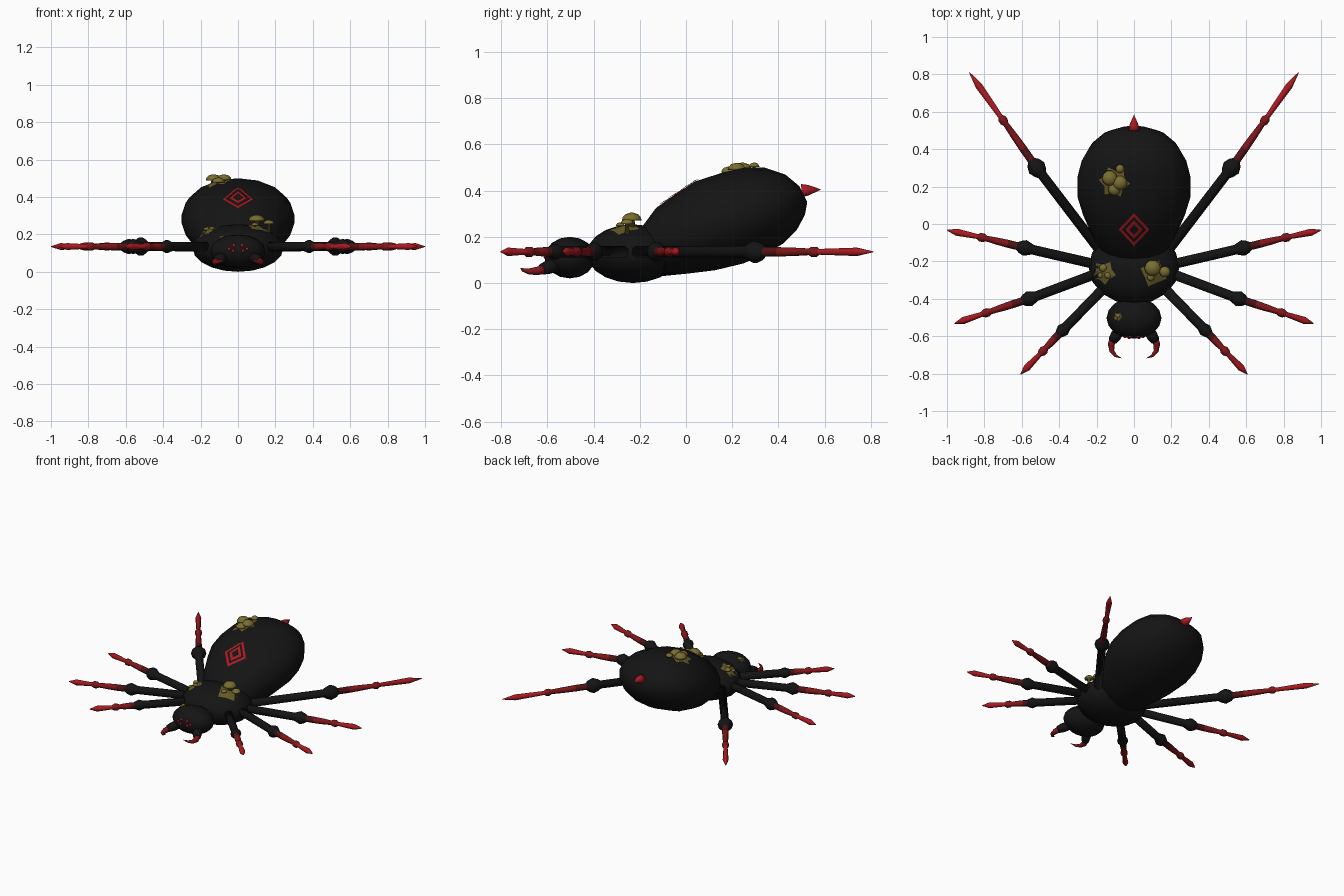
import bpy, bmesh, math
from mathutils import Vector
from mathutils.bvhtree import BVHTree

if "Cube" in bpy.data.objects:
    bpy.data.objects.remove(bpy.data.objects["Cube"])

def material(name, rgb):
    m = bpy.data.materials.new(name)
    m.diffuse_color = (*rgb, 1)
    m.use_nodes = True
    m.node_tree.nodes["Principled BSDF"].inputs["Base Color"].default_value = m.diffuse_color
    return m

BLACK = material("black shell", (0.007, 0.007, 0.007))
DEEP = material("deep red", (0.08, 0.006, 0.007))
MID = material("dark red", (0.22, 0.008, 0.010))
RED = material("red", (0.40, 0.010, 0.014))
OLIVE = material("olive cap", (0.19, 0.155, 0.03))
MOSS = material("dark olive moss", (0.13, 0.105, 0.022))

def finish(name, bm, mats, smooth=True):
    bmesh.ops.recalc_face_normals(bm, faces=bm.faces)
    me = bpy.data.meshes.new(name)
    for f in bm.faces:
        f.smooth = smooth
    bm.to_mesh(me)
    bm.free()
    for m in mats:
        me.materials.append(m)
    ob = bpy.data.objects.new(name, me)
    bpy.context.collection.objects.link(ob)
    return ob

def loft(name, rings, mats, seg_mats=None, smooth=True):
    """Skin a list of point rings and close both ends."""
    bm = bmesh.new()
    rows = [[bm.verts.new(p) for p in r] for r in rings]
    n = len(rows[0])
    for i, (a, b) in enumerate(zip(rows, rows[1:])):
        for j in range(n):
            f = bm.faces.new((a[j], a[(j + 1) % n], b[(j + 1) % n], b[j]))
            f.material_index = seg_mats[i] if seg_mats else 0
    bm.faces.new(rows[0])
    f = bm.faces.new(rows[-1])
    f.material_index = seg_mats[-1] if seg_mats else 0
    return finish(name, bm, mats, smooth)

def tube(name, path, mats, seg_mats=None, n=10):
    """Round tube through (point, radius) pairs."""
    pts = [Vector(p) for p, r in path]
    rings = []
    for i, (p, r) in enumerate(path):
        d = (pts[min(i + 1, len(pts) - 1)] - pts[max(i - 1, 0)]).normalized()
        u = d.orthogonal().normalized() if abs(d.z) > 0.9 else d.cross(Vector((0, 0, 1))).normalized()
        v = u.cross(d)
        rings.append([pts[i] + r * (math.cos(a) * u + math.sin(a) * v)
                      for a in (2 * math.pi * k / n for k in range(n))])
    return loft(name, rings, mats, seg_mats)

def ball(name, c, r, mat, seg=16, rows=10):
    bm = bmesh.new()
    bmesh.ops.create_uvsphere(bm, u_segments=seg, v_segments=rows, radius=1)
    for v in bm.verts:
        v.co = Vector(c) + Vector((v.co.x * r[0], v.co.y * r[1], v.co.z * r[2]))
    return finish(name, bm, [mat])

# Abdomen: tilted rings given by top (y, z), bottom (y, z) and half width
sections = [((-.25, .17), (-.22, .08), .08), ((-.20, .23), (-.10, .03), .17),
            ((-.13, .325), (0, .04), .222), ((-.03, .395), (.125, .055), .272),
            ((.04, .44), (.25, .085), .302), ((.155, .477), (.34, .125), .303),
            ((.255, .5), (.42, .17), .28), ((.34, .5), (.48, .23), .238),
            ((.43, .47), (.515, .295), .17), ((.49, .42), (.525, .35), .08)]
rings = []
for t, b, w in sections:
    top, bot = Vector((0, *t)), Vector((0, *b))
    rings.append([(top + bot) / 2 + (top - bot) / 2 * math.sin(a) + Vector((w * math.cos(a), 0, 0))
                  for a in (2 * math.pi * k / 16 for k in range(16))])
abdomen = loft("abdomen", rings, [BLACK])

# Thorax and head
thorax = ball("thorax", (0, -.23, .127), (.243, .2, .127), BLACK)
head = ball("head", (0, -.503, .11), (.147, .11, .09), BLACK, 16, 8)

def surface(ob):
    tree = BVHTree.FromPolygons([v.co for v in ob.data.vertices],
                                [p.vertices for p in ob.data.polygons])
    return lambda x, y, off=0: tree.ray_cast(Vector((x, y, 2)), Vector((0, 0, -1)))[0] + Vector((0, 0, off))

on_abdomen, on_thorax, on_head = surface(abdomen), surface(thorax), surface(head)

# Spinneret spike
tube("tail_spike", [((0, .50, .40), .03), ((0, .53, .402), .024), ((0, .583, .405), .001)], [RED])

# Diamond marking: two concentric outlines laid on the abdomen
for name, outer, inner in (("outer_diamond", .083, .064), ("inner_diamond", .047, .026)):
    bm = bmesh.new()
    loops = []
    for r in (outer, inner):
        loop = []
        for k in range(24):
            q, f = divmod(k, 6)
            f /= 6
            a, b = Vector((math.cos(q * math.pi / 2), math.sin(q * math.pi / 2))), \
                Vector((math.cos((q + 1) * math.pi / 2), math.sin((q + 1) * math.pi / 2)))
            p = a.lerp(b, f) * r
            loop.append(bm.verts.new(on_abdomen(p.x, -.03 + p.y * 1.06, .006)))
        loops.append(loop)
    for k in range(24):
        j = (k + 1) % 24
        bm.faces.new((loops[0][k], loops[0][j], loops[1][j], loops[1][k]))
    finish(name, bm, [RED], False)

# Legs: start, knee, small joint, tip and knee radius, mirrored
legs = {"front": ((.12, -.30), (.38, -.567), (.487, -.68), (.606, -.803), .036),
        "second": ((.12, -.235), (.56, -.40), (.79, -.475), (.96, -.532), .042),
        "third": ((.12, -.235), (.583, -.128), (.813, -.072), (1.0, -.033), .043),
        "rear": ((.13, -.21), (.52, .30), (.70, .555), (.88, .81), .05)}
for name, (a, k, j, t, kr) in legs.items():
    for side, s in (("right", 1), ("left", -1)):
        A, K, J, T = [Vector((s * p[0], p[1], .135)) for p in (a, k, j, t)]
        d0, d1, d2 = (K - A).normalized(), (J - K).normalized(), (T - J).normalized()
        path = [(A, .027), (K - d0 * kr, .026), (K - d0 * kr * .65, kr * .75), (K, kr),
                (K + d1 * kr * .65, kr * .75), (K + d1 * kr, .021),
                (K.lerp(J, .4), .021), (K.lerp(J, .65), .019), (J - d1 * .025, .015),
                (J - d1 * .01, .023), (J + d2 * .01, .023), (J + d2 * .025, .013),
                (J.lerp(T, .72), .019), (T, .002)]
        tube(f"{name}_leg_{side}", path, [BLACK, DEEP, MID, RED],
             [0, 0, 0, 0, 0, 1, 2, 2, 2, 2, 2, 3, 3], 10)

# Jaws, fangs and eyes
for side, s in (("right", 1), ("left", -1)):
    tube(f"jaw_{side}", [((s * .07, -.55, .08), .03), ((s * .098, -.60, .068), .03),
                         ((s * .115, -.625, .06), .024)], [BLACK], n=8)
    tube(f"fang_{side}", [((s * .112, -.615, .06), .02), ((s * .122, -.645, .052), .018),
                          ((s * .118, -.68, .05), .013), ((s * .098, -.705, .056), .008),
                          ((s * .068, -.717, .065), .001)], [MID], n=8)
    for i, (x, z) in enumerate(((.022, .14), (.048, .122), (.026, .112))):
        y = -.503 - .11 * math.sqrt(1 - (x / .147) ** 2 - ((z - .11) / .09) ** 2)
        ball(f"eye_{side}_{i}", (s * x, y + .004, z), (.009, .009, .009), RED, 8, 6)

# Moss patches: ragged discs draped over the shell
def moss(name, surf, x, y, r, points=6):
    bm = bmesh.new()
    mid = bm.verts.new(surf(x, y, .012))
    rim = []
    for k in range(points * 2):
        a = math.pi * k / points + .4
        q = r * (1 if k % 2 else .68)
        rim.append(bm.verts.new(surf(x + q * math.cos(a), y + q * math.sin(a), .004)))
    for k in range(len(rim)):
        bm.faces.new((mid, rim[k], rim[(k + 1) % len(rim)]))
    finish(name, bm, [MOSS], False)

# Mushrooms: stem and domed cap as one lathed tube
def mushroom(name, surf, x, y, r, h, lean=(0, 0)):
    base = surf(x, y, -.01)
    up = Vector((lean[0], lean[1], 1))
    prof = ((0, .35), (h, .3), (h, 1), (h + .3 * r, .92), (h + .6 * r, .65), (h + .75 * r, .15))
    path = [(base + up * z, r * q) for z, q in prof]
    pts = [[p + Vector((q * math.cos(a), q * math.sin(a), 0))
            for a in (2 * math.pi * k / 10 for k in range(10))] for p, q in path]
    loft(name, pts, [OLIVE, MOSS], [1, 1, 0, 0, 0])

moss("abdomen_moss", on_abdomen, -.105, .225, .085)
moss("thorax_moss_right", on_thorax, .105, -.265, .075, 4)
moss("thorax_moss_left", on_thorax, -.16, -.26, .065, 5)
moss("head_moss", on_head, -.085, -.495, .024, 5)
patches = (
    ("abdomen", on_abdomen, ((-.13, .245, .042, .025), (-.075, .22, .04, .018),
                             (-.105, .185, .034, .018), (-.075, .295, .024, .022))),
    ("thorax_right", on_thorax, ((.1, -.235, .045, .04), (.165, -.255, .03, .05),
                                 (.09, -.285, .02, .02))),
    ("thorax_left", on_thorax, ((-.165, -.235, .022, .015), (-.14, -.275, .018, .012),
                                (-.18, -.275, .015, .012))),
    ("head", on_head, ((-.085, -.49, .014, .014), (-.095, -.505, .01, .012))))
for part, surf, items in patches:
    for i, (x, y, r, h) in enumerate(items):
        mushroom(f"{part}_mushroom_{i}", surf, x, y, r, h)
